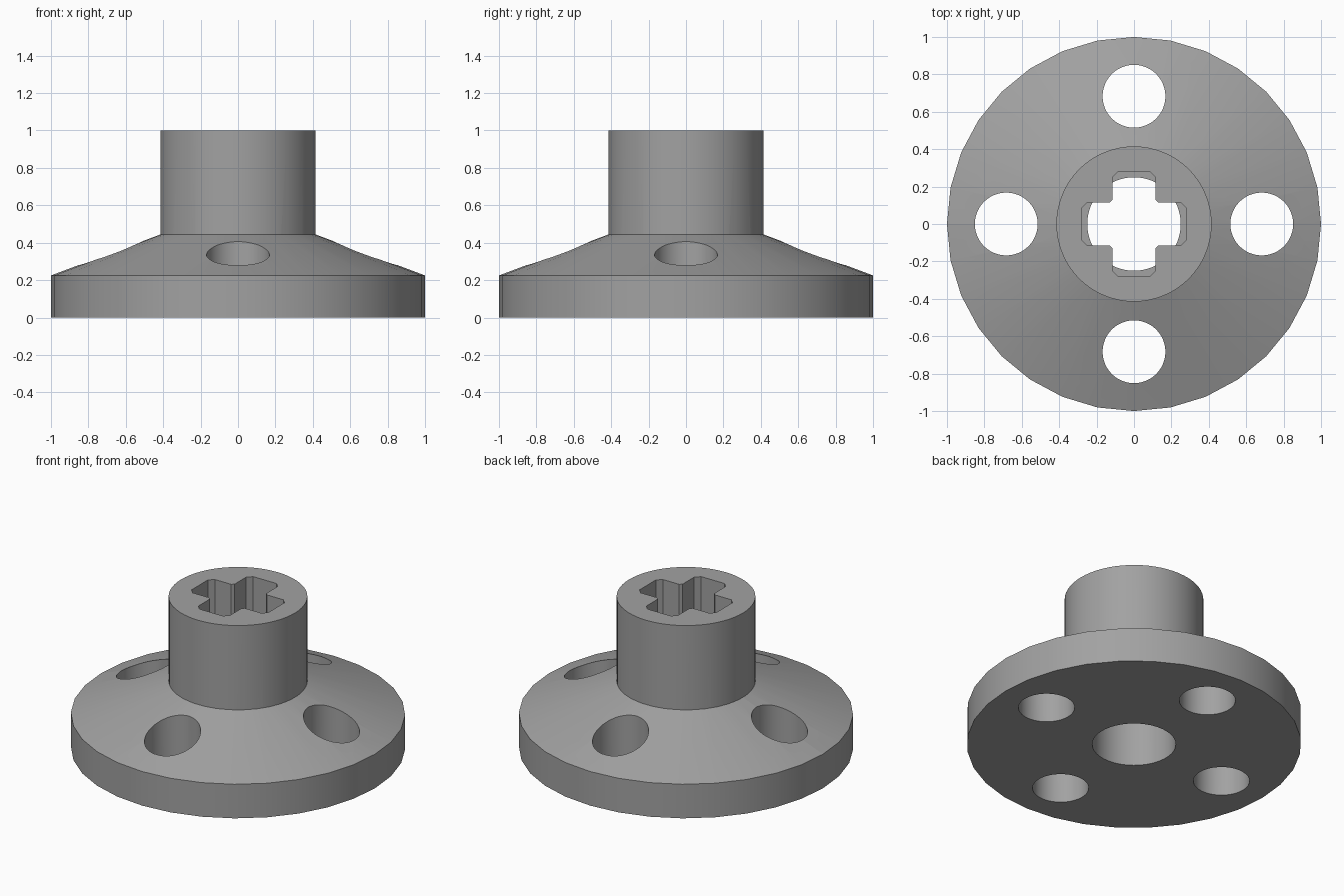
import bpy, bmesh, math

if "Cube" in bpy.data.objects:
    bpy.data.objects.remove(bpy.data.objects["Cube"])

grey = bpy.data.materials.new("mid grey")
grey.diffuse_color = (0.36, 0.36, 0.36, 1)
grey.use_nodes = True
grey.node_tree.nodes["Principled BSDF"].inputs["Base Color"].default_value = grey.diffuse_color


def lathe_solid(name, profile, sides, x=0, y=0):
    """Closed solid of stacked rings given as (radius, z)."""
    bm = bmesh.new()
    rings = [[bm.verts.new((x + r * math.cos(2 * math.pi * i / sides),
                            y + r * math.sin(2 * math.pi * i / sides), z))
              for i in range(sides)] for r, z in profile]
    for low, high in zip(rings, rings[1:]):
        for i in range(sides):
            j = (i + 1) % sides
            bm.faces.new((low[i], low[j], high[j], high[i]))
    bm.faces.new(rings[0][::-1])
    bm.faces.new(rings[-1])
    return to_object(name, bm)


def prism(name, outline, z0, z1):
    bm = bmesh.new()
    face = bm.faces.new([bm.verts.new((x, y, z0)) for x, y in outline])
    top = bmesh.ops.extrude_face_region(bm, geom=[face])["geom"]
    bmesh.ops.translate(bm, vec=(0, 0, z1 - z0),
                        verts=[v for v in top if isinstance(v, bmesh.types.BMVert)])
    bmesh.ops.recalc_face_normals(bm, faces=bm.faces)
    return to_object(name, bm)


def to_object(name, bm):
    mesh = bpy.data.meshes.new(name)
    bm.to_mesh(mesh)
    bm.free()
    mesh.materials.append(grey)
    obj = bpy.data.objects.new(name, mesh)
    bpy.context.collection.objects.link(obj)
    return obj


def combine(target, other, operation):
    mod = target.modifiers.new(operation.lower(), "BOOLEAN")
    mod.operation, mod.object, mod.solver = operation, other, "EXACT"
    bpy.context.view_layer.objects.active = target
    bpy.ops.object.modifier_apply(modifier=mod.name)
    bpy.data.objects.remove(other)


# Flange with conical shoulder, and the round hub on top
body = lathe_solid("flanged_hub", [(1, 0), (1, 0.225), (0.412, 0.445)], 32)
hub = lathe_solid("hub", [(0.415, 0.3), (0.415, 1)], 64)
combine(body, hub, "UNION")

# Four bolt holes
for k in range(4):
    a = k * math.pi / 2
    hole = lathe_solid("bolt_hole", [(0.168, -0.1), (0.168, 0.6)], 48,
                       0.683 * math.cos(a), 0.683 * math.sin(a))
    combine(body, hole, "DIFFERENCE")

# Round bore from below
combine(body, lathe_solid("bore", [(0.25, -0.1), (0.25, 0.45)], 64), "DIFFERENCE")

# Cross-shaped socket with chamfered arm ends, one arm turned four times
arm = [(0.13, -0.115), (0.25, -0.115), (0.28, -0.085),
       (0.28, 0.085), (0.25, 0.115), (0.13, 0.115)]
cross = []
for c, s in ((1, 0), (0, 1), (-1, 0), (0, -1)):
    cross += [(c * x - s * y, s * x + c * y) for x, y in arm]
combine(body, prism("socket", cross, 0.4, 1.1), "DIFFERENCE")

# Smooth walls with crisp rims
bpy.ops.object.select_all(action="DESELECT")
body.select_set(True)
bpy.context.view_layer.objects.active = body
bpy.ops.object.shade_smooth_by_angle(angle=math.radians(15))
